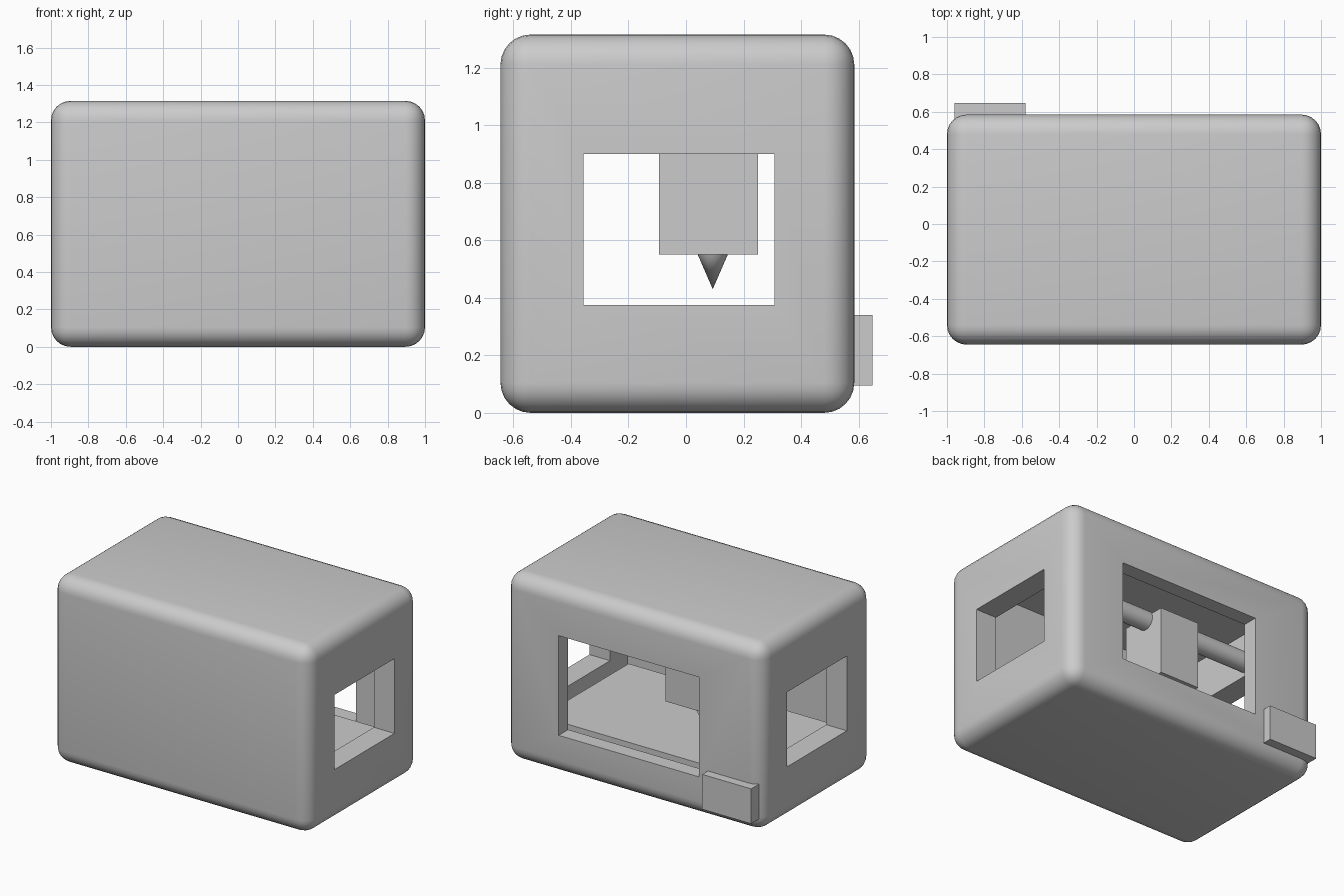
import bpy
import math

old = bpy.data.objects.get("Cube")
if old:
    bpy.data.objects.remove(old, do_unlink=True)

grey = bpy.data.materials.new("plain_grey")
grey.use_nodes = True
GREY = (0.6, 0.6, 0.6, 1)
grey.diffuse_color = GREY
grey.node_tree.nodes["Principled BSDF"].inputs["Base Color"].default_value = GREY


def box(name, xs, ys, zs):
    """Box spanning the given ranges on each axis."""
    spans = (xs, ys, zs)
    bpy.ops.mesh.primitive_cube_add(size=1, location=[(a + b) / 2 for a, b in spans])
    ob = bpy.context.object
    ob.name = name
    ob.scale = [b - a for a, b in spans]
    bpy.ops.object.transform_apply(location=False, rotation=False, scale=True)
    ob.data.materials.append(grey)
    return ob


def apply_modifier(ob, mod):
    bpy.ops.object.select_all(action="DESELECT")
    ob.select_set(True)
    bpy.context.view_layer.objects.active = ob
    bpy.ops.object.modifier_apply(modifier=mod.name)


def smooth(ob, degrees):
    bpy.ops.object.select_all(action="DESELECT")
    ob.select_set(True)
    bpy.context.view_layer.objects.active = ob
    bpy.ops.object.shade_smooth_by_angle(angle=math.radians(degrees))


# Rounded outer housing
housing = box("housing", (-1, 1), (-0.645, 0.585), (0, 1.315))
bevel = housing.modifiers.new("round_edges", "BEVEL")
bevel.width = 0.105
bevel.segments = 6
apply_modifier(housing, bevel)

# Hollow chamber, side windows and back window
cuts = (
    ("chamber", (-0.84, 0.84), (-0.55, 0.48), (0.105, 1.205)),
    ("side_windows", (-1.2, 1.2), (-0.357, 0.308), (0.375, 0.9)),
    ("back_window", (-0.51, 0.58), (0.3, 0.8), (0.28, 0.98)),
)
for cut in cuts:
    cutter = box(*cut)
    cutter.hide_render = True
    mod = housing.modifiers.new("cut", "BOOLEAN")
    mod.operation = "DIFFERENCE"
    mod.solver = "EXACT"
    mod.object = cutter
    apply_modifier(housing, mod)
    bpy.data.objects.remove(cutter, do_unlink=True)
smooth(housing, 30)

# Build plate inside the chamber
box("build_plate", (-0.81, 0.81), (-0.52, 0.45), (0.105, 0.3))

# Tool head with its nozzle
box("tool_head", (-0.32, -0.014), (-0.093, 0.25), (0.55, 1.02))
bpy.ops.mesh.primitive_cone_add(vertices=32, radius1=0, radius2=0.053, depth=0.122,
                                location=(-0.167, 0.093, 0.491))
nozzle = bpy.context.object
nozzle.name = "nozzle"
nozzle.data.materials.append(grey)
smooth(nozzle, 30)

# Guide rod across the chamber
bpy.ops.mesh.primitive_cylinder_add(vertices=32, radius=0.065, depth=1.72,
                                    location=(0, 0.1, 0.99),
                                    rotation=(0, math.pi / 2, 0))
rod = bpy.context.object
rod.name = "guide_rod"
rod.data.materials.append(grey)
smooth(rod, 30)

# Power unit on the back
box("power_unit", (-0.96, -0.58), (0.54, 0.648), (0.095, 0.34))
